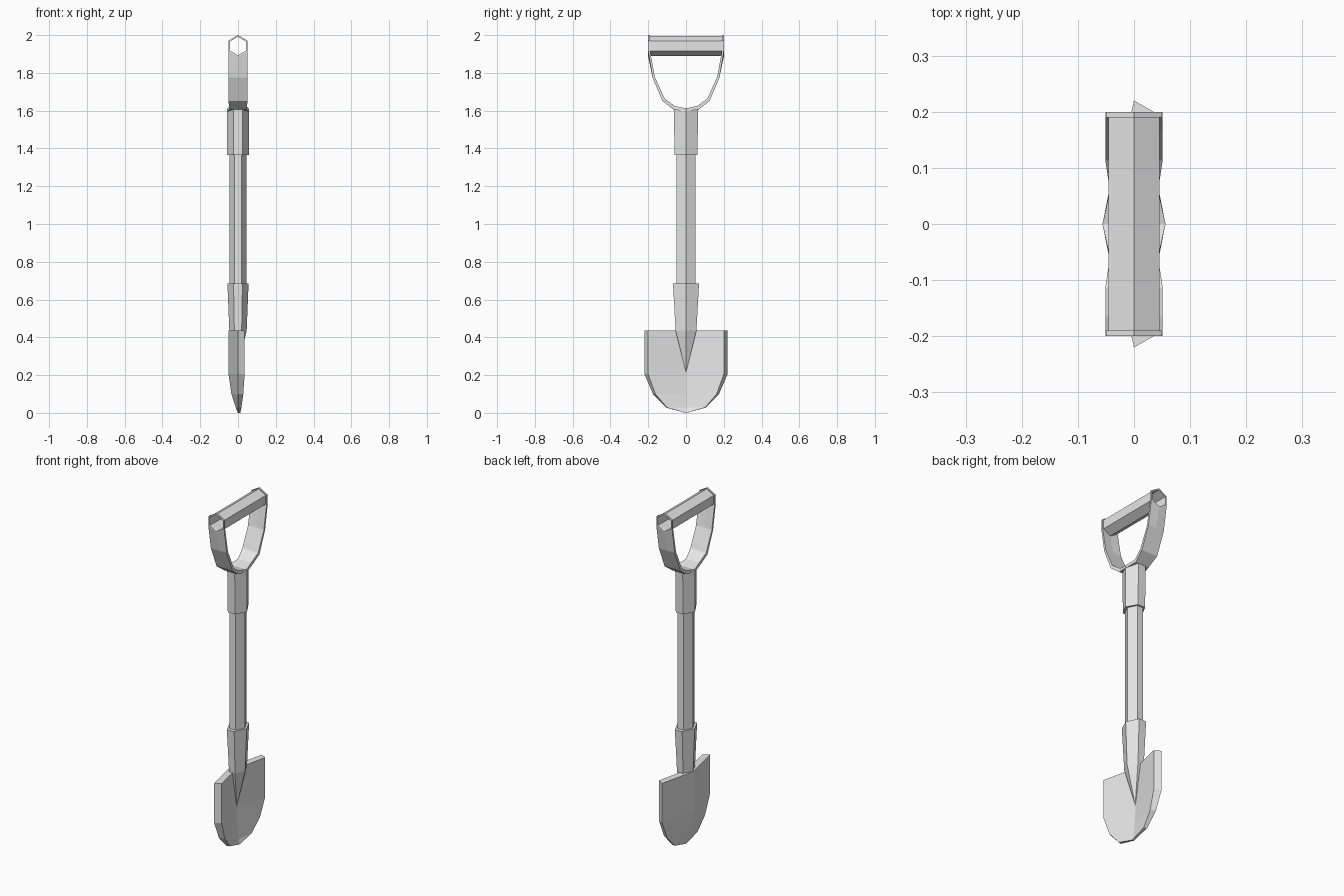
import bpy, bmesh, math
from mathutils import Vector

cube = bpy.data.objects.get("Cube")
if cube:
    bpy.data.objects.remove(cube, do_unlink=True)

GREY = (0.8, 0.8, 0.8, 1)
mat = bpy.data.materials.new("plain_grey")
mat.use_nodes = True
mat.diffuse_color = GREY
mat.node_tree.nodes["Principled BSDF"].inputs["Base Color"].default_value = GREY


def loft(name, rings, closed=False):
    """Skin a row of matching rings; cap the ends unless it loops."""
    bm = bmesh.new()
    rows = [[bm.verts.new(p) for p in ring] for ring in rings]
    pairs = list(zip(rows, rows[1:]))
    if closed:
        pairs.append((rows[-1], rows[0]))
    else:
        bm.faces.new(rows[0])
        bm.faces.new(rows[-1])
    for a, b in pairs:
        for i in range(len(a)):
            j = (i + 1) % len(a)
            bm.faces.new((a[i], a[j], b[j], b[i]))
    bmesh.ops.remove_doubles(bm, verts=bm.verts, dist=0.0002)
    bmesh.ops.recalc_face_normals(bm, faces=bm.faces)
    mesh = bpy.data.meshes.new(name)
    bm.to_mesh(mesh)
    bm.free()
    mesh.materials.append(mat)
    obj = bpy.data.objects.new(name, mesh)
    bpy.context.collection.objects.link(obj)
    return obj


def shaft_ring(z, rx, ry, cx=0):
    """Six-sided ring with its points on the x axis."""
    k = 0.42 * rx
    pts = [(rx, 0), (k, ry), (-k, ry), (-rx, 0), (-k, -ry), (k, -ry)]
    return [(cx + x, y, z) for x, y in pts]


def grip_ring(y, r):
    """Six-sided ring around the grip axis, one point upward."""
    return [(r * math.sin(i * math.pi / 3), y, 1.942 + r * math.cos(i * math.pi / 3))
            for i in range(6)]


def hollow_grip(name, y0, y1, outer, inner):
    return loft(name, [grip_ring(y0, outer), grip_ring(y1, outer),
                       grip_ring(y1, inner), grip_ring(y0, inner)], closed=True)


# Shaft with upper collar and lower tapering socket
loft("shaft", [shaft_ring(0.5, 0.044, 0.05), shaft_ring(1.5, 0.044, 0.05)])
loft("upper_collar", [shaft_ring(1.365, 0.057, 0.06), shaft_ring(1.61, 0.057, 0.065)])
loft("blade_socket", [shaft_ring(0.215, 0.0001, 0.0001, -0.008),
                      shaft_ring(0.435, 0.046, 0.055),
                      shaft_ring(0.685, 0.056, 0.069)])

# Blade: height, rear edge half width, front edge half width,
# then x of rear crease, rear edge, front edge, front crease
blade = [(0.435, 0.22, 0.20, -0.05, 0.0, 0.035, -0.01),
         (0.205, 0.22, 0.20, -0.05, 0.0, 0.035, -0.01),
         (0.10, 0.175, 0.162, -0.035, 0.0, 0.028, -0.004),
         (0.028, 0.105, 0.10, -0.012, 0.0, 0.018, 0.004),
         (0.0, 0.003, 0.002, 0.0, 0.002, 0.012, 0.01)]
loft("blade", [[(rc, 0, z), (re, yr, z), (fe, yf, z), (fc, 0, z), (fe, -yf, z), (re, -yr, z)]
               for z, yr, yf, rc, re, fe, fc in blade])

# Yoke strap: outer y and z, inner y and z, half width, notch depth
half = [(0.2, 1.914, 0.19, 1.914, 0.051, 0.029),
        (0.177, 1.775, 0.165, 1.778, 0.051, 0),
        (0.124, 1.65, 0.113, 1.664, 0.051, 0),
        (0.067, 1.607, 0.06, 1.625, 0.043, 0),
        (0, 1.595, 0, 1.612, 0.056, 0)]
full = [(1, row) for row in half] + [(-1, row) for row in half[-2::-1]]
loft("handle_yoke", [[(-w, s * yo, zo), (0, s * yo, zo - d), (w, s * yo, zo),
                      (w, s * yi, zi), (0, s * yi, zi - d), (-w, s * yi, zi)]
                     for s, (yo, zo, yi, zi, w, d) in full])

# Hollow grip and its two end rings
hollow_grip("grip", -0.195, 0.195, 0.052, 0.049)
for side, label in ((-1, "front"), (1, "back")):
    hollow_grip(label + "_grip_end", side * 0.19, side * 0.2, 0.058, 0.049)
